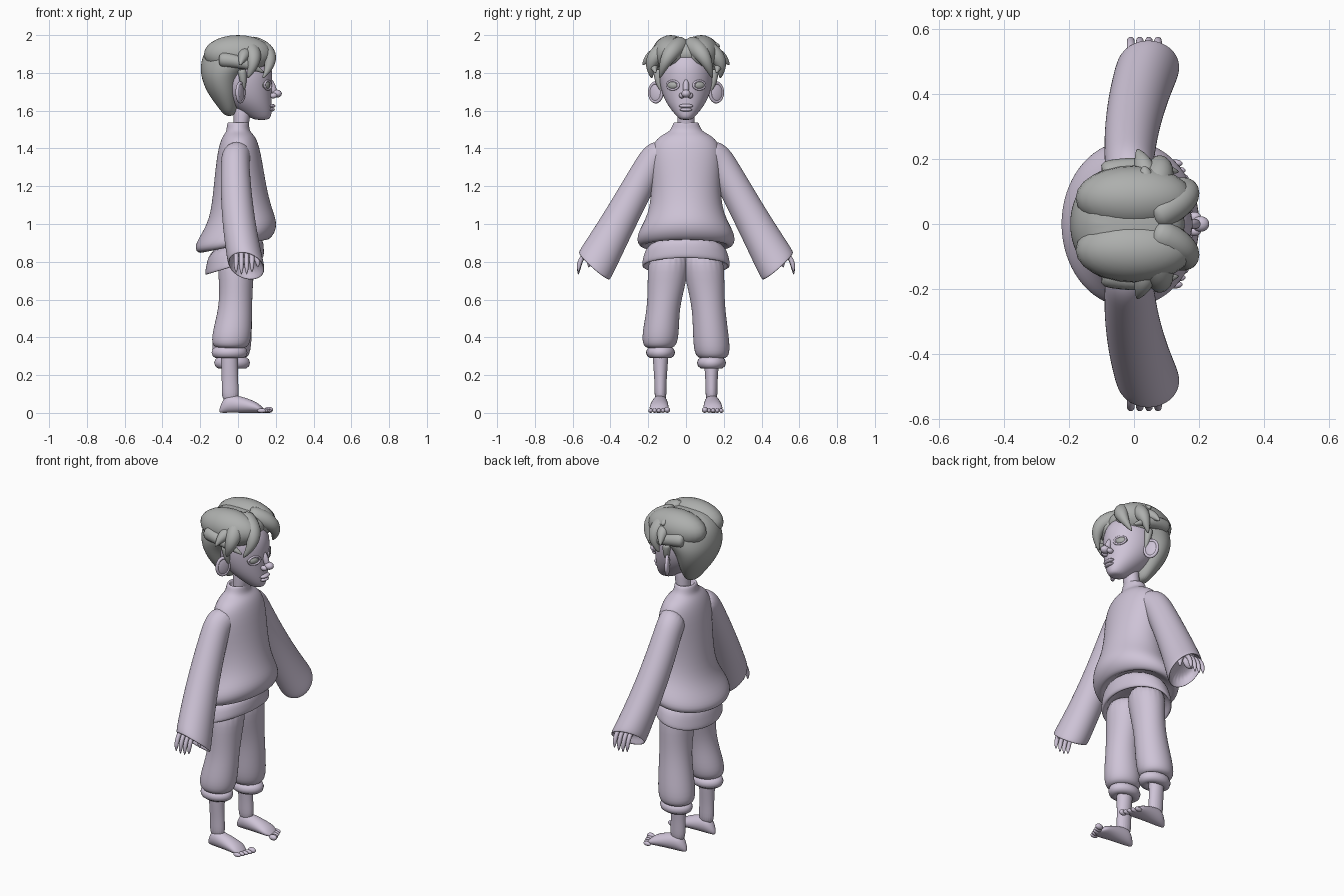
import bpy, bmesh
from math import sin, cos, pi, radians
from mathutils import Vector, Matrix

if "Cube" in bpy.data.objects:
    bpy.data.objects.remove(bpy.data.objects["Cube"], do_unlink=True)


def material(name, red, green, blue):
    colour = (red, green, blue, 1)
    mat = bpy.data.materials.new(name)
    mat.use_nodes = True
    mat.diffuse_color = colour
    mat.node_tree.nodes["Principled BSDF"].inputs["Base Color"].default_value = colour
    return mat


BODY = material("pale lavender", .62, .55, .68)
HAIR = material("soft grey", .42, .43, .42)


def finish(name, bm, mat, levels=0):
    """Turn a bmesh into a smooth-shaded object."""
    bmesh.ops.recalc_face_normals(bm, faces=bm.faces)
    for face in bm.faces:
        face.smooth = True
    mesh = bpy.data.meshes.new(name)
    bm.to_mesh(mesh)
    bm.free()
    mesh.materials.append(mat)
    obj = bpy.data.objects.new(name, mesh)
    bpy.context.collection.objects.link(obj)
    if levels:
        subdivision = obj.modifiers.new("smooth", "SUBSURF")
        subdivision.levels = subdivision.render_levels = levels


def circle(count):
    return [2 * pi * i / count for i in range(count)]


def bridge(bm, first, second):
    """Join two loops of vertices with quads."""
    for i in range(len(first)):
        bm.faces.new((first[i - 1], first[i], second[i], second[i - 1]))


def loft(name, rings, mat=BODY, sides=20, levels=2):
    """Skin through elliptical rings given as (centre, u axis, v axis)."""
    bm = bmesh.new()
    loops = [[bm.verts.new(Vector(c) + Vector(u) * cos(a) + Vector(v) * sin(a))
              for a in circle(sides)] for c, u, v in rings]
    for first, second in zip(loops, loops[1:]):
        bridge(bm, first, second)
    bm.faces.new(loops[0])
    bm.faces.new(loops[-1])
    finish(name, bm, mat, levels)


def level(z, back, front, half, y=0, slope=0):
    """One horizontal ring, optionally rising toward the front."""
    middle, reach = (back + front) / 2, (front - back) / 2
    return (middle, y, z + slope * middle), (reach, 0, slope * reach), (0, half, 0)


def strand(name, start, bend, end, radius, blunt, mat, side=1):
    """Tapered round tube along a quadratic curve."""
    start, bend, end = (Vector((x, side * y, z)) for x, y, z in (start, bend, end))
    rings = []
    steps = 7
    for i in range(steps + 1):
        t = i / steps
        first, second = start.lerp(bend, t), bend.lerp(end, t)
        along = (second - first).normalized()
        across = along.cross(Vector((1, 0, 0))).normalized()
        width = radius * (1.1 - t ** blunt)
        rings.append((first.lerp(second, t), across * width, along.cross(across) * width))
    loft(name, rings, mat, sides=10, levels=1)


def ellipsoid(name, centre, radii, mat=BODY, yaw=0, pitch=0):
    bm = bmesh.new()
    matrix = (Matrix.Translation(centre) @ Matrix.Rotation(radians(yaw), 4, "Z")
              @ Matrix.Rotation(radians(pitch), 4, "Y") @ Matrix.Diagonal((*radii, 1)))
    bmesh.ops.create_uvsphere(bm, u_segments=24, v_segments=14, radius=1, matrix=matrix)
    finish(name, bm, mat)


def oval_ring(name, centre, u, v, thickness):
    """Torus around the ellipse spanned by two axes."""
    bm = bmesh.new()
    u, v = Vector(u), Vector(v)
    normal = u.cross(v).normalized()
    loops = []
    for a in circle(28):
        spoke = u * cos(a) + v * sin(a)
        loops.append([bm.verts.new(Vector(centre) + spoke + thickness * (
            spoke.normalized() * cos(b) + normal * sin(b))) for b in circle(10)])
    for i, loop in enumerate(loops):
        bridge(bm, loops[i - 1], loop)
    finish(name, bm, BODY)


# Sweater, blousing out over its hem, with a short open collar
rise = .2
loft("sweater", [
    level(z=.93, back=-.12, front=.12, half=.18, slope=rise),
    level(z=.87, back=-.19, front=.15, half=.23, slope=rise),
    level(z=.91, back=-.24, front=.2, half=.27, slope=rise),
    level(z=.97, back=-.21, front=.21, half=.25, slope=rise),
    level(z=1.05, back=-.15, front=.18, half=.2, slope=rise),
    level(z=1.2, back=-.13, front=.15, half=.18),
    level(z=1.4, back=-.11, front=.12, half=.2),
    level(z=1.47, back=-.08, front=.09, half=.14),
    level(z=1.49, back=-.06, front=.06, half=.08),
    level(z=1.54, back=-.06, front=.06, half=.07),
    level(z=1.54, back=-.04, front=.05, half=.05),
    level(z=1.5, back=-.04, front=.05, half=.05)])

# Shirt hem showing below the sweater
rise = .3
loft("shirt_hem", [
    level(z=.92, back=-.15, front=.13, half=.2, slope=rise),
    level(z=.83, back=-.17, front=.14, half=.23, slope=rise),
    level(z=.78, back=-.18, front=.14, half=.24, slope=rise),
    level(z=.78, back=-.16, front=.12, half=.22, slope=rise),
    level(z=.84, back=-.14, front=.1, half=.2, slope=rise)])

# Neck and head
loft("neck", [
    level(z=1.46, back=-.03, front=.05, half=.05),
    level(z=1.55, back=-.02, front=.06, half=.045),
    level(z=1.65, back=-.03, front=.08, half=.05)])
loft("head", [
    level(z=1.55, back=.09, front=.16, half=.03),
    level(z=1.57, back=.05, front=.18, half=.05),
    level(z=1.64, back=-.06, front=.18, half=.11),
    level(z=1.74, back=-.14, front=.18, half=.145),
    level(z=1.85, back=-.15, front=.19, half=.145),
    level(z=1.95, back=-.06, front=.1, half=.07)])

# Nose and lips
ellipsoid("nose_bridge", (.182, 0, 1.725), (.018, .016, .05), pitch=-20)
ellipsoid("nose_tip", (.205, 0, 1.69), (.027, .024, .021))
ellipsoid("upper_lip", (.178, 0, 1.625), (.02, .038, .011))
ellipsoid("lower_lip", (.175, 0, 1.605), (.02, .032, .01))

# Hair cap, reaching down to the nape behind the ears
loft("hair_cap", [
    level(z=1.57, back=-.07, front=-.02, half=.04),
    level(z=1.61, back=-.1, front=0, half=.08),
    level(z=1.7, back=-.17, front=.01, half=.14),
    level(z=1.79, back=-.2, front=.03, half=.17),
    level(z=1.85, back=-.2, front=.15, half=.185),
    level(z=1.92, back=-.18, front=.17, half=.17),
    level(z=1.98, back=-.1, front=.1, half=.08)], HAIR)
LOCKS = {
    "fringe": ((.05, .02, 1.95), (.24, .1, 1.92), (.13, .14, 1.77), .05),
    "temple_lock": ((.04, .06, 1.94), (.12, .22, 1.9), (.05, .18, 1.77), .05),
    "side_lock": ((-.1, .15, 1.87), (.03, .19, 1.87), (.14, .16, 1.8), .04),
    "flick": ((.04, .14, 1.9), (.03, .19, 1.9), (.01, .23, 1.84), .035),
    "sideburn": ((.02, .15, 1.82), (.03, .15, 1.75), (.03, .13, 1.7), .022)}
strand("left_tuft", (.03, .1, 1.92), (.04, .15, 1.95), (.03, .18, 1.94), .035, 2, HAIR)


def lateral(angle, side, length):
    """Sideways axis in the y-z plane, tilted up by an angle."""
    return 0, side * length * cos(radians(angle)), length * sin(radians(angle))


def sleeve_ring(t, side, scale=1):
    """Section of a sleeve that flares from shoulder (t=0) to cuff (t=1)."""
    centre = Vector((0, .17, 1.35)).lerp(Vector((0, .487, .775)), t)
    tilt = 28 + 27 * (1 - t) ** 4 + 13 * t ** 4
    depth = scale * (.075 + .025 * t)
    return ((.06 * t * t - .015, side * centre.y, centre.z), (depth, 0, -depth * t / 5),
            lateral(tilt, side, scale * (.083 + .03 * t * t)))


for side_name, side in (("left", 1), ("right", -1)):
    # Eyes and ears
    turn = Matrix.Rotation(radians(side * 28), 3, "Z")
    across, up = turn @ Vector((0, 1, 0)), Vector((0, 0, 1))
    ellipsoid(side_name + "_nostril", (.187, side * .022, 1.68), (.02, .015, .015))
    ellipsoid(side_name + "_eye", (.146, side * .07, 1.735), (.02, .034, .023), HAIR, side * 28)
    oval_ring(side_name + "_eyelid", (.158, side * .07, 1.735), across * .035, up * .023, .006)
    ellipsoid(side_name + "_ear", (.01, side * .16, 1.695), (.014, .042, .054), yaw=side * 28)
    oval_ring(side_name + "_ear_rim", (.013, side * .16, 1.697), across * .037, up * .05, .009)

    # Hair volume beside the parting, and its locks
    ellipsoid(side_name + "_hair_lobe", (0, side * .08, 1.9), (.18, .1, .1), HAIR)
    for lock, (start, bend, end, radius) in LOCKS.items():
        strand(f"{side_name}_{lock}", start, bend, end, radius, 2, HAIR, side)

    # Sleeve with a hollow opening
    steps = 8
    rings = [((0, side * .1, 1.38), (.08, 0, 0), lateral(70, side, .08))]
    rings += [sleeve_ring(i / steps, side) for i in range(steps + 1)]
    rings += [sleeve_ring(1, side, .9), sleeve_ring(.9, side, .8)]
    loft(side_name + "_sleeve", rings)

    # Hand
    ellipsoid(side_name + "_palm", (.035, side * .505, .855), (.048, .025, .07))
    for i, finger in enumerate(("little", "ring", "middle", "index")):
        x = .028 * i - .01
        tip = .75 - .02 * sin(pi * (i + .6) / 4)
        strand(f"{side_name}_{finger}_finger", (x, .52, .85), (x, .57, .82), (x, .57, tip),
               .012, 8, BODY, side)
    strand(side_name + "_thumb", (.07, .5, .86), (.11, .51, .82), (.105, .515, .77),
           .014, 6, BODY, side)

    # Trouser leg and rolled cuff; the left one hangs lower
    drop = .055 if side > 0 else 0
    loft(side_name + "_trouser_leg", [
        level(z=.87, back=-.12, front=.1, half=.115, y=side * .085),
        level(z=.7, back=-.1, front=.08, half=.105, y=side * .1),
        level(z=.56, back=-.1, front=.075, half=.085, y=side * .12),
        level(z=.42 - drop, back=-.14, front=.075, half=.1, y=side * .135),
        level(z=.35 - drop, back=-.14, front=.06, half=.09, y=side * .14),
        level(z=.34 - drop, back=-.09, front=.02, half=.05, y=side * .14)])
    oval_ring(side_name + "_cuff", (drop / 4 - .045, side * .135, .32 - drop),
              (.063, 0, 0), (0, .045, 0), .032)

    # Shin, foot and toes
    loft(side_name + "_shin", [
        level(z=.4, back=-.1, front=0, half=.045, y=side * .135),
        level(z=.28, back=-.09, front=0, half=.042, y=side * .135),
        level(z=.16, back=-.085, front=0, half=.03, y=side * .135),
        level(z=.05, back=-.09, front=.01, half=.035, y=side * .135)])
    rings = []
    for i in range(steps + 1):
        t = i / steps
        rounding = (1.05 - (2 * t - 1) ** 6) ** .5
        width, height = rounding * (.035 + .02 * t), rounding * (.05 - .035 * t * t)
        rings.append(((t / 4 - .1, side * (.135 + t / 100), height), (0, width, 0), (0, 0, height)))
    loft(side_name + "_foot", rings)
    for i in range(5):
        radius = .012 if i else .016
        ellipsoid(f"{side_name}_toe_{i + 1}", (.162 - i / 110, side * (.1 + i / 46), radius),
                  (.024, radius, radius))
